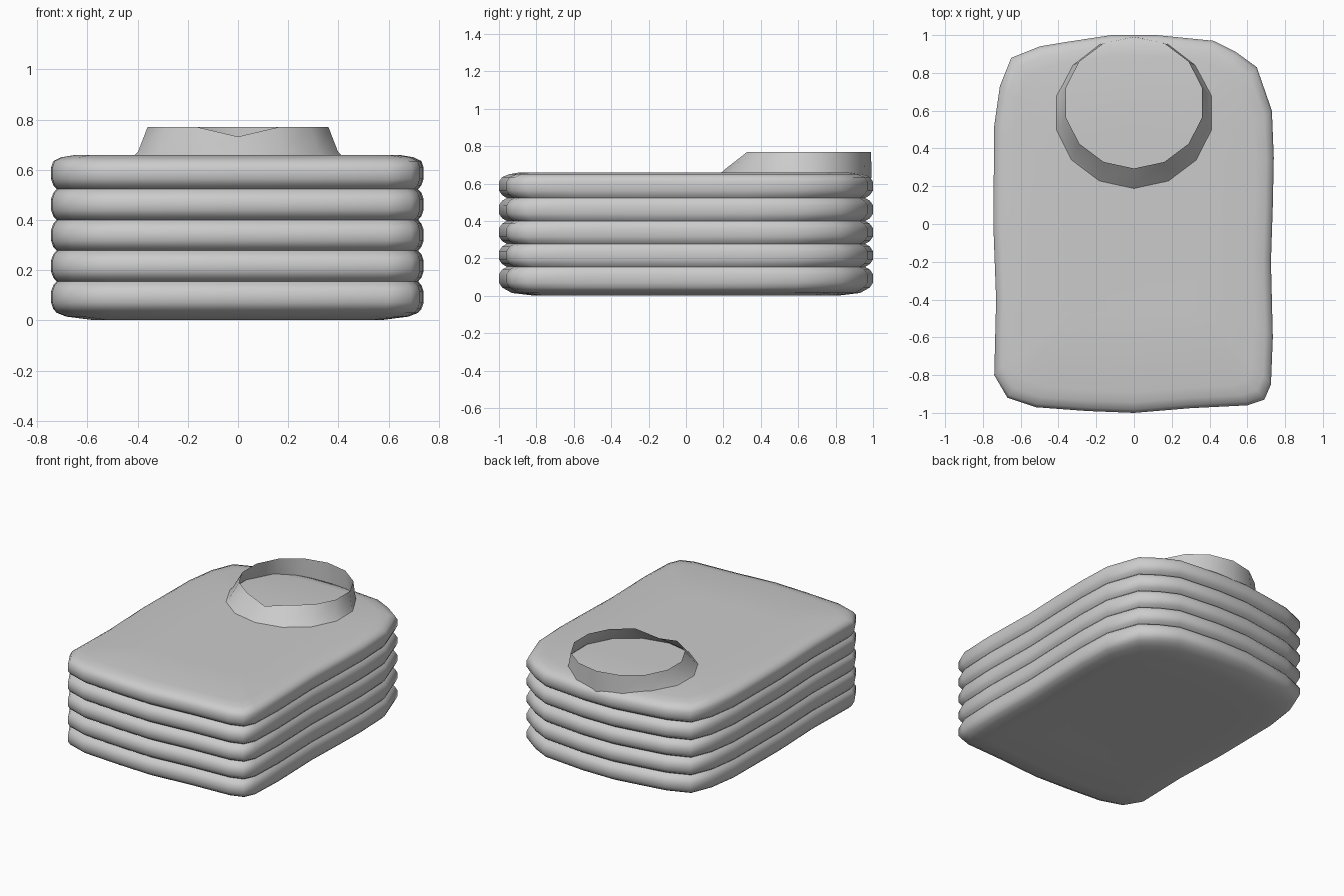
import bpy, bmesh
from math import sin, cos, pi, radians

if "Cube" in bpy.data.objects:
    bpy.data.objects.remove(bpy.data.objects["Cube"])

def loft(name, rings, cap=False):
    bm = bmesh.new()
    loops = [[bm.verts.new(p) for p in ring] for ring in rings]
    n = len(loops[0])
    for a, b in zip(loops, loops[1:]):
        for i in range(n):
            j = (i + 1) % n
            bm.faces.new((a[i], a[j], b[j], b[i]))
    if cap:
        bm.faces.new(loops[0][::-1])
        bm.faces.new(loops[-1])
    me = bpy.data.meshes.new(name)
    bm.to_mesh(me)
    bm.free()
    ob = bpy.data.objects.new(name, me)
    bpy.context.collection.objects.link(ob)
    bpy.ops.object.select_all(action='DESELECT')
    ob.select_set(True)
    bpy.context.view_layer.objects.active = ob
    bpy.ops.object.shade_smooth_by_angle(angle=radians(50))
    return ob

# Plan outline of the folded stack, counter-clockwise from front left
outline = [(-.74, -.80), (-.67, -.92), (-.52, -.97), (-.25, -.99), (0, -1), (.3, -.975),
           (.6, -.96), (.69, -.93), (.725, -.85), (.735, -.6), (.725, -.2), (.735, .1),
           (.74, .35), (.73, .6), (.65, .83), (.54, .91), (.42, .97), (.12, 1),
           (-.12, 1), (-.35, .965), (-.5, .94), (-.65, .88), (-.71, .73), (-.74, .52),
           (-.745, 0), (-.73, -.4)]

def ring(z, dx, dy):
    return [(x * (1 - dx / .74), y * (1 - dy), z) for x, y in outline]

# Five rounded layers separated by sharp creases
grooves = [.03, .155, .278, .40, .523, .65]
rings = [ring(.012, .40, .5), ring(.002, .16, .18), ring(.015, .06, .07)]
for k in range(5):
    h = grooves[k + 1] - grooves[k]
    for t, d in ((0, 1), (.12, .4), (.32, 0), (.68, 0), (.88, .4)):
        rings.append(ring(grooves[k] + t * h, .022 * d, .042 * d))
rings += [ring(.650, .04, .055), ring(.660, .10, .11), ring(.658, .40, .5)]
loft("folded_stack", rings, cap=True)

# Open collar: tapered low-sided band, upright at the back, dipping at the front
def oval(cy, rx, ry, z, dip=0, back=0, n=14):
    pts = []
    for i in range(n):
        a = -pi / 2 + 2 * pi * i / n
        s = sin(a)
        pts.append((cos(a) * rx, cy + s * ry,
                    z - (dip if i == 0 else 0) - back * max(0, s) ** 2))
    return pts

loft("collar", [oval(.585, .43, .405, .65, back=.04),
                oval(.598, .408, .393, .674, back=.02),
                oval(.642, .37, .348, .77, dip=.038)])
